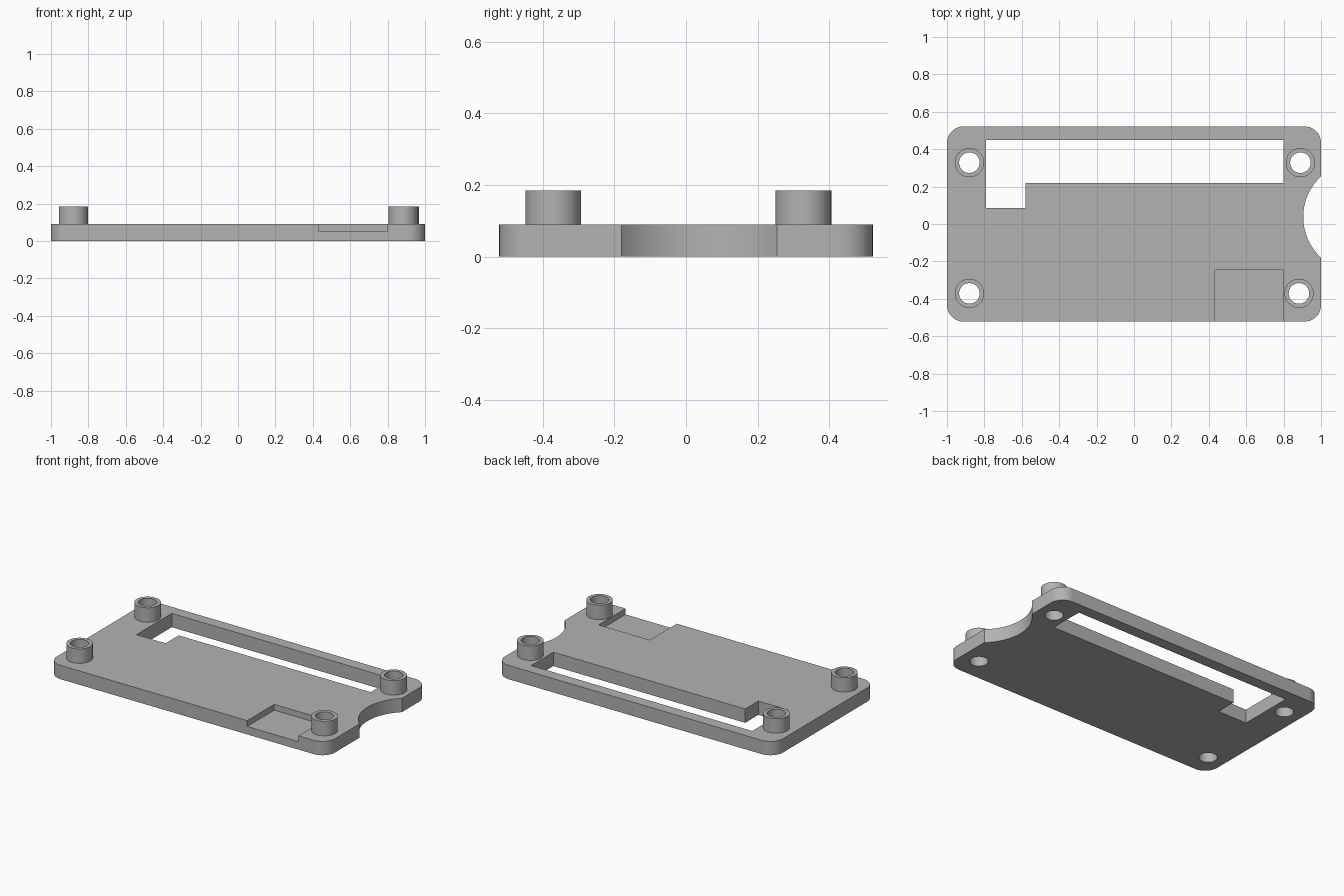
import bpy, bmesh
from math import sin, cos, pi, radians

if "Cube" in bpy.data.objects:
    bpy.data.objects.remove(bpy.data.objects["Cube"])

# Single grey plastic
grey = bpy.data.materials.new("grey plastic")
grey.use_nodes = True
colour = (0.45, 0.45, 0.45, 1)
grey.diffuse_color = colour
grey.node_tree.nodes["Principled BSDF"].inputs["Base Color"].default_value = colour

THICK, TALL = 0.09, 0.184
HALF_X, HALF_Y, CORNER = 1.0, 0.522, 0.09
POSTS = [(-0.88, 0.328), (0.89, 0.328), (-0.88, -0.371), (0.882, -0.371)]


def prism(name, outline, z0, z1):
    """Extrude a flat outline from z0 up to z1."""
    bm = bmesh.new()
    base = bm.faces.new([bm.verts.new((x, y, z0)) for x, y in outline])
    top = bmesh.ops.extrude_face_region(bm, geom=[base])["geom"]
    bmesh.ops.translate(bm, vec=(0, 0, z1 - z0),
                        verts=[v for v in top if isinstance(v, bmesh.types.BMVert)])
    bmesh.ops.recalc_face_normals(bm, faces=bm.faces)
    mesh = bpy.data.meshes.new(name)
    bm.to_mesh(mesh)
    bm.free()
    obj = bpy.data.objects.new(name, mesh)
    mesh.materials.append(grey)
    bpy.context.collection.objects.link(obj)
    return obj


def arc(cx, cy, r, start, end, steps):
    angles = [start + (end - start) * i / steps for i in range(steps + 1)]
    return [(cx + r * cos(a), cy + r * sin(a)) for a in angles]


def circle(cx, cy, r, sides=48):
    return arc(cx, cy, r, 0, 2 * pi, sides)[:-1]


def combine(target, tool, operation):
    """Apply a boolean and discard the tool."""
    tool.hide_render = True
    mod = target.modifiers.new(operation.lower(), "BOOLEAN")
    mod.operation, mod.object, mod.solver = operation, tool, "EXACT"
    bpy.context.view_layer.objects.active = target
    bpy.ops.object.modifier_apply(modifier=mod.name)
    bpy.data.objects.remove(tool)


# Rounded base plate
outline = []
for i, (sx, sy) in enumerate([(1, 1), (-1, 1), (-1, -1), (1, -1)]):
    outline += arc(sx * (HALF_X - CORNER), sy * (HALF_Y - CORNER), CORNER,
                   i * pi / 2, (i + 1) * pi / 2, 12)
plate = prism("mounting_plate", outline, 0, THICK)

# Stepped window through the plate
window = [(-0.79, 0.085), (-0.58, 0.085), (-0.58, 0.22),
          (0.80, 0.22), (0.80, 0.448), (-0.79, 0.448)]
combine(plate, prism("window_cutter", window, -0.1, 0.3), "DIFFERENCE")

# Curved bite in the left edge
combine(plate, prism("bite_cutter", circle(1.2015, 0.0375, 0.2965, 96), -0.1, 0.3), "DIFFERENCE")

# Shallow recess open to the front edge
recess = [(0.432, -0.7), (0.80, -0.7), (0.80, -0.245), (0.432, -0.245)]
combine(plate, prism("recess_cutter", recess, 0.052, 0.3), "DIFFERENCE")

# Hollow standoffs with holes right through the plate
for x, y in POSTS:
    combine(plate, prism("standoff", circle(x, y, 0.078), 0.04, TALL), "UNION")
for x, y in POSTS:
    combine(plate, prism("hole_cutter", circle(x, y, 0.055), -0.1, 0.3), "DIFFERENCE")

# Smooth the round walls, keep edges crisp
bpy.ops.object.select_all(action="DESELECT")
plate.select_set(True)
bpy.context.view_layer.objects.active = plate
bpy.ops.object.shade_smooth_by_angle(angle=radians(30))
